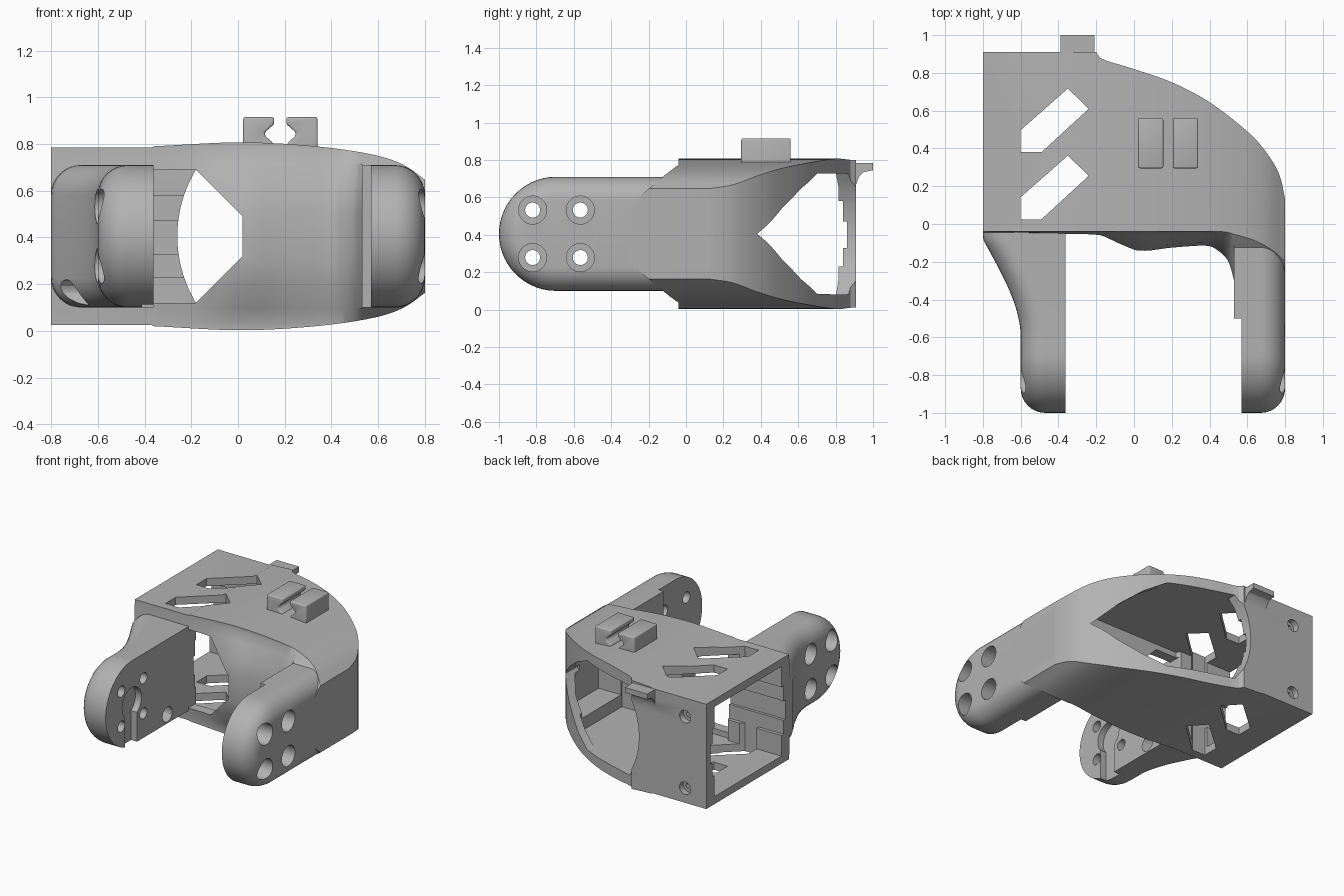
import bpy, bmesh, math
from mathutils import Vector

if "Cube" in bpy.data.objects:
    bpy.data.objects.remove(bpy.data.objects["Cube"], do_unlink=True)

grey = bpy.data.materials.new("plain_grey")
grey.use_nodes = True
colour = (0.45, 0.45, 0.45, 1)
grey.diffuse_color = colour
grey.node_tree.nodes["Principled BSDF"].inputs["Base Color"].default_value = colour

MID = 0.405  # height of the symmetry plane


def finish(name, bm, bevel=0):
    bmesh.ops.recalc_face_normals(bm, faces=bm.faces)
    if bevel:
        bmesh.ops.bevel(bm, geom=bm.edges[:], offset=bevel, segments=3,
                        profile=0.5, affect='EDGES')
    mesh = bpy.data.meshes.new(name)
    bm.to_mesh(mesh)
    bm.free()
    mesh.materials.append(grey)
    ob = bpy.data.objects.new(name, mesh)
    bpy.context.collection.objects.link(ob)
    return ob


def loft(name, rings, bevel=0):
    bm = bmesh.new()
    loops = [[bm.verts.new(p) for p in ring] for ring in rings]
    n = len(loops[0])
    for a, b in zip(loops, loops[1:]):
        for i in range(n):
            j = (i + 1) % n
            bm.faces.new((a[i], a[j], b[j], b[i]))
    bm.faces.new(loops[0])
    bm.faces.new(loops[-1])
    return finish(name, bm, bevel)


def prism(name, pts, axis, lo, hi, bevel=0):
    place = {'x': lambda a, b, h: (h, a, b),
             'y': lambda a, b, h: (a, h, b),
             'z': lambda a, b, h: (a, b, h)}[axis]
    return loft(name, [[place(a, b, h) for a, b in pts] for h in (lo, hi)], bevel)


def box(name, x0, x1, y0, y1, z0, z1):
    return prism(name, [(x0, y0), (x1, y0), (x1, y1), (x0, y1)], 'z', z0, z1)


def rod(name, start, end, r, sides=32):
    start, end = Vector(start), Vector(end)
    turn = (end - start).to_track_quat('Z', 'Y')
    ring = [turn @ Vector((r * math.cos(i * math.tau / sides),
                           r * math.sin(i * math.tau / sides), 0)) for i in range(sides)]
    return loft(name, [[p + start for p in ring], [p + end for p in ring]])


def spline(pts, steps=5):
    """Smooth curve through the points."""
    p = [Vector(q) for q in pts]
    p = [2 * p[0] - p[1]] + p + [2 * p[-1] - p[-2]]
    out = []
    for a, b, c, d in zip(p, p[1:], p[2:], p[3:]):
        for i in range(steps):
            t = i / steps
            out.append(0.5 * (2 * b + (c - a) * t + (2 * a - 5 * b + 4 * c - d) * t * t
                              + (3 * b - a - 3 * c + d) * t ** 3))
    return [tuple(q) for q in out + [p[-2]]]


def boolean(target, tool, operation):
    mod = target.modifiers.new(tool.name, 'BOOLEAN')
    mod.operation, mod.solver, mod.object = operation, 'EXACT', tool
    bpy.context.view_layer.objects.active = target
    bpy.ops.object.modifier_apply(modifier=mod.name)
    bpy.data.objects.remove(tool, do_unlink=True)


def arm(name, inner, outer, back, R=0.13, r=0.305, cy=-0.695):
    """Round-ended arm with a filleted outer side; outer(y) gives its outline."""
    ys = [back + (cy - back) * i / 24 for i in range(24)]
    angles = [math.pi / 2 * i / 14 for i in range(15)]

    def ring(inset, lift):
        q = r - inset
        half = [(y, q) for y in ys] + [(cy - q * math.sin(a), q * math.cos(a)) for a in angles]
        side = half + [(y, -h) for y, h in reversed(half[:-1])]
        sign = 1 if outer(cy) > inner else -1
        return [(inner if lift is None else outer(y) - sign * (R - lift), y, MID + h)
                for y, h in side]
    rings = [ring(0, None)]
    for i in range(9):
        a = math.pi / 2 * i / 8
        rings.append(ring(R * (1 - math.cos(a)), R * math.sin(a)))
    bm = bmesh.new()
    loops = [[bm.verts.new(p) for p in g] for g in rings]
    n = len(loops[0])
    for a, b in zip(loops, loops[1:]):
        for i in range(n):
            bm.faces.new((a[i], a[(i + 1) % n], b[(i + 1) % n], b[i]))
    for loop in (loops[0], loops[-1]):   # caps as strips between upper and lower edge
        for i in range(n // 2):
            quad = [loop[i], loop[i + 1], loop[n - 2 - i], loop[n - 1 - i]]
            bm.faces.new(list(dict.fromkeys(quad)))
    return finish(name, bm)


# Housing: plan outline stacked in height, its front swelling towards the middle
back_curve = spline([(-0.14, 0.862), (0, 0.82), (0.2, 0.75), (0.4, 0.645), (0.6, 0.49),
                     (0.7, 0.38), (0.77, 0.26), (0.8, 0.13)])
front_curve = spline([(0.53, -0.3), (0.5, -0.2), (0.45, -0.145), (0.38, -0.115),
                      (0.2, -0.125), (0.02, -0.14), (-0.2, -0.08), (-0.36, -0.07)])
outline = ([(-0.8, -0.045), (-0.8, 0.91), (-0.2, 0.91), (-0.18, 0.88)] + back_curve
           + [(0.8, -0.3)] + front_curve)
levels = [(-0.42, 0), (-0.37, 0), (-0.31, 0.3), (-0.2, 0.8), (-0.1, 1)]
levels += [(-h, f) for h, f in reversed(levels)]
housing = loft("housing", [[(x, y if y > -0.04 else -0.04 + (y + 0.04) * f, MID + h)
                            for x, y in outline] for h, f in levels])

# Domed upper and lower limits of the housing
dome = [(-0.9, 0.38), (-0.37, 0.38)] + spline(
    [(-0.36, 0.385), (0, 0.402), (0.3, 0.388), (0.55, 0.355), (0.7, 0.31), (0.81, 0.235)])
envelope = prism("envelope", [(x, MID + h) for x, h in dome]
                 + [(x, MID - h) for x, h in reversed(dome)], 'y', -2, 2)
boolean(housing, envelope, 'INTERSECT')


# Arms
def flared(y):
    t = min(1, max(0, (y + 0.6) / 0.52))
    return -0.6 - 0.2 * t * t * (1.6 - 0.6 * t)


parts = [arm("right_arm", -0.362, flared, 0.0),
         arm("left_arm", 0.57, lambda y: 0.8, 0.12),
         box("left_arm_pad", 0.53, 0.62, -0.5, -0.1, 0.1, 0.71)]

# Tongue on the back edge
parts.append(prism("tongue", [(0.86, 0.784), (1, 0.784), (1, 0.745), (0.95, 0.735),
                              (0.925, 0.71), (0.91, 0.67), (0.86, 0.67)], 'x', -0.39, -0.21))

# Two jaws of the cable clip
jaw = [(0.022, 0.77), (0.022, 0.915), (0.155, 0.915), (0.155, 0.885), (0.115, 0.85),
       (0.115, 0.835), (0.15, 0.805), (0.15, 0.77)]
for side, pts in (("right", jaw), ("left", [(0.362 - x, z) for x, z in jaw])):
    parts.append(prism(side + "_clip_jaw", pts, 'y', 0.295, 0.56, 0.009))
for part in parts:
    boolean(housing, part, 'UNION')

# Hollow interior with stepped walls
cuts = [prism("cavity", [(-0.9, 0.05), (-0.9, 0.815), (-0.2, 0.815), (0, 0.755), (0.2, 0.685),
                         (0.4, 0.575), (0.5, 0.5), (0.5, 0.02), (-0.35, 0.02), (-0.37, 0.05)],
              'z', 0.08, 0.73),
        prism("cavity_end", [(0.4, 0.03), (0.4, 0.55), (0.6, 0.41), (0.68, 0.3), (0.68, 0.03)],
              'z', 0.17, 0.64),
        box("wide_groove", -0.9, -0.22, 0.025, 0.84, 0.23, 0.58),
        box("deep_groove", -0.9, -0.22, 0.005, 0.86, 0.33, 0.47)]

# Teardrop opening through the curved back
arc = [(0.29 - 0.55 * math.cos(a), MID + 0.55 * math.sin(a))
       for a in [math.radians(-36 + 6 * i) for i in range(13)]]
cuts.append(prism("back_opening", arc + [(0.3, 0.728), (0.44, 0.65), (0.57, 0.545), (0.7, MID),
                                         (0.57, 0.265), (0.44, 0.16), (0.3, 0.082)],
                  'y', 0.25, 1.2))

# Chevron window in the front
cuts.append(prism("front_window", [(-0.362, 0.12), (-0.18, 0.12), (0.02, 0.32), (0.02, 0.49),
                                   (-0.18, 0.69), (-0.362, 0.69)], 'y', -0.4, 0.2))

# Slanted slots through roof and floor
for shift in (0, -0.355):
    cuts.append(prism("slot", [(x, y + shift) for x, y in (
        (-0.6, 0.38), (-0.49, 0.38), (-0.24, 0.61), (-0.35, 0.717), (-0.6, 0.497))],
        'z', -0.2, 1))

# Arm bolt holes with counterbores
for y in (-0.82, -0.565):
    for z in (MID - 0.127, MID + 0.127):
        cuts.append(rod("bolt_hole", (-1, y, z), (1, y, z), 0.04))
        cuts.append(rod("right_counterbore", (-1, y, z), (-0.45, y, z), 0.075))
        cuts.append(rod("left_counterbore", (0.66, y, z), (1, y, z), 0.075))

# Keyhole recess and cable channel in the right arm
cuts += [rod("hub_recess", (-0.41, -0.7, MID), (-0.3, -0.7, MID), 0.11),
         box("hub_slot", -0.41, -0.3, -0.78, -0.64, 0, MID),
         rod("cable_channel", (-0.85, -0.17, 0.165), (-0.25, -0.32, 0.165), 0.055, 12)]

# Screw holes in the back face
for z in (0.13, 0.65):
    cuts.append(rod("screw_head", (-0.63, 0.865, z), (-0.63, 1, z), 0.045))
    cuts.append(rod("screw_hole", (-0.63, 0.75, z), (-0.63, 1, z), 0.025, 6))
for cut in cuts:
    boolean(housing, cut, 'DIFFERENCE')

# Rounded shading with crisp edges
bpy.ops.object.select_all(action='DESELECT')
housing.select_set(True)
bpy.context.view_layer.objects.active = housing
bpy.ops.object.shade_smooth_by_angle(angle=math.radians(30))
